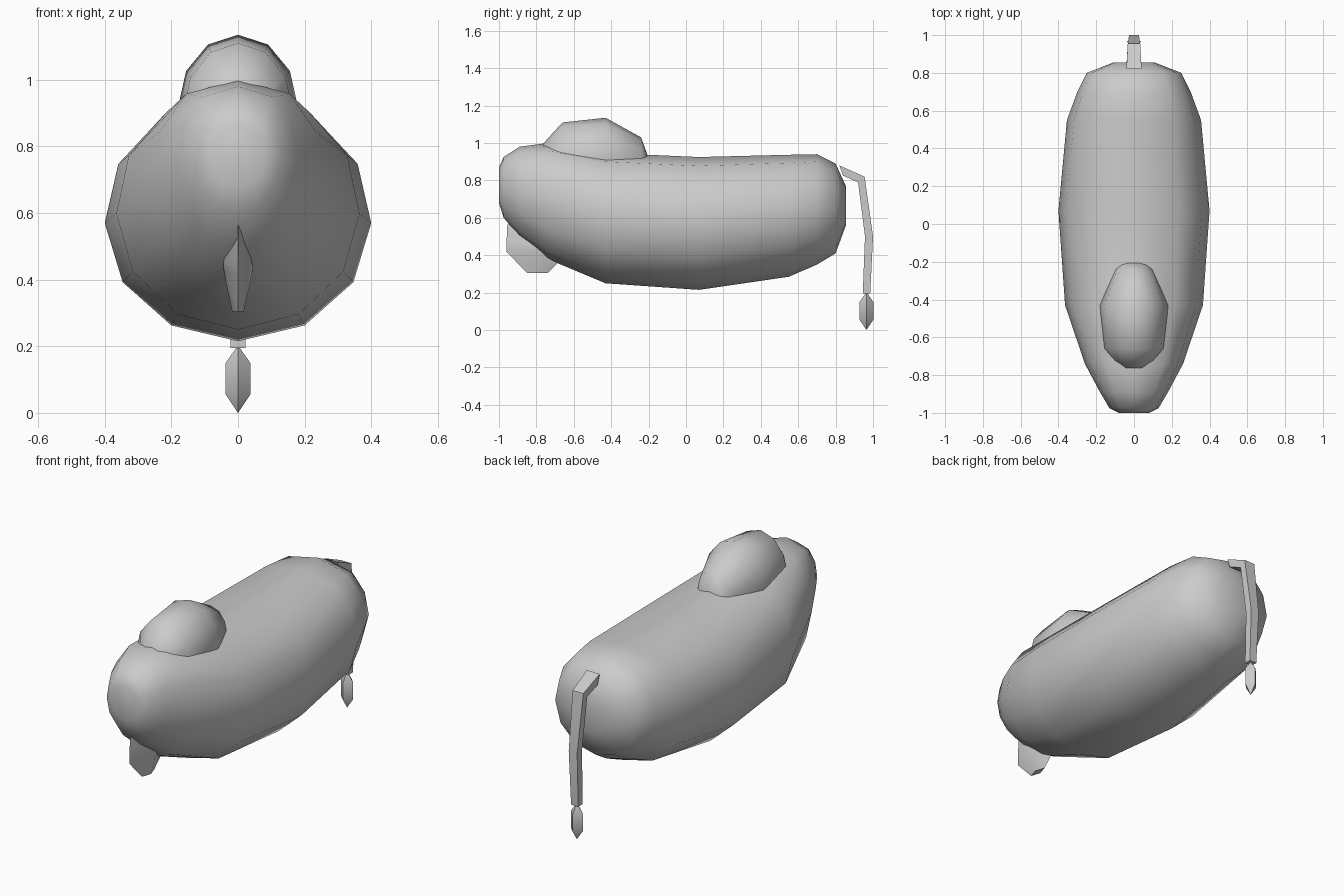
import bpy, bmesh
from math import sin, cos, pi, radians

if "Cube" in bpy.data.objects:
    bpy.data.objects.remove(bpy.data.objects["Cube"], do_unlink=True)

grey = bpy.data.materials.new("light_grey")
grey.use_nodes = True
colour = (0.6, 0.6, 0.6, 1)
grey.diffuse_color = colour
grey.node_tree.nodes["Principled BSDF"].inputs["Base Color"].default_value = colour


def loft(name, rings, angle):
    """Skin a closed solid through equally sized rings of points."""
    bm = bmesh.new()
    loops = [[bm.verts.new(p) for p in ring] for ring in rings]
    for a, b in zip(loops, loops[1:]):
        n = len(a)
        for i in range(n):
            j = (i + 1) % n
            bm.faces.new((a[i], a[j], b[j], b[i]))
    bm.faces.new(loops[0])
    bm.faces.new(loops[-1])
    bmesh.ops.remove_doubles(bm, verts=bm.verts, dist=0.0005)
    bmesh.ops.recalc_face_normals(bm, faces=bm.faces)
    mesh = bpy.data.meshes.new(name)
    bm.to_mesh(mesh)
    bm.free()
    mesh.materials.append(grey)
    obj = bpy.data.objects.new(name, mesh)
    bpy.context.collection.objects.link(obj)
    bpy.ops.object.select_all(action="DESELECT")
    obj.select_set(True)
    bpy.context.view_layer.objects.active = obj
    bpy.ops.object.shade_smooth_by_angle(angle=radians(angle))
    return obj


def oval(y, bottom, top, half_width, sides=12, fullness=1.0):
    """Upright oval section; fullness below 1 squares off its upper half."""
    mid, half = (top + bottom) / 2, (top - bottom) / 2
    ring = []
    for i in range(sides):
        a = 2 * pi * i / sides
        s, c = sin(a), cos(a)
        power = fullness if s > 0.01 else 1
        x = abs(c) ** power * (1 if c > 0 else -1) if abs(c) > 1e-6 else 0
        ring.append((half_width * x, y, mid + half * s))
    return ring


def diamond(z, front, back, half_width):
    """Flat four-cornered section with ridges at the front and back."""
    mid = (front + back) / 2
    return [(0, front, z), (half_width, mid, z), (0, back, z), (-half_width, mid, z)]


# Barrel-shaped body, narrow at the chest
body = [
    (-1.0, 0.68, 0.87, 0.08), (-0.975, 0.60, 0.925, 0.13),
    (-0.89, 0.50, 0.98, 0.18), (-0.74, 0.38, 1.0, 0.26),
    (-0.43, 0.25, 0.947, 0.365), (0.07, 0.215, 0.925, 0.40),
    (0.55, 0.285, 0.937, 0.355), (0.70, 0.35, 0.94, 0.30),
    (0.80, 0.41, 0.89, 0.25), (0.855, 0.56, 0.77, 0.11),
]
loft("body", [oval(*s, fullness=0.75) for s in body], 50)

# Shoulder hump, sunk into the back
hump = [
    (-0.77, 0.80, 0.99, 0.08), (-0.66, 0.70, 1.11, 0.165),
    (-0.43, 0.70, 1.135, 0.18), (-0.24, 0.77, 1.03, 0.10),
    (-0.20, 0.80, 0.92, 0.06),
]
loft("hump", [oval(*s) for s in hump], 50)

# Dewlap hanging under the chest
dewlap = [
    (0.565, -0.955, -0.80, 0.003), (0.465, -0.96, -0.65, 0.047),
    (0.42, -0.96, -0.62, 0.042), (0.315, -0.86, -0.73, 0.02),
    (0.305, -0.85, -0.74, 0.018),
]
loft("dewlap", [diamond(*s) for s in dewlap], 40)

# Tail: outer and inner corners of each square section
tail = [
    (0.82, 0.88, 0.84, 0.825, 0.04), (0.955, 0.82, 0.92, 0.79, 0.033),
    (1.0, 0.50, 0.957, 0.50, 0.026), (0.985, 0.195, 0.945, 0.195, 0.022),
]
loft("tail", [[(-w, yo, zo), (w, yo, zo), (w, yi, zi), (-w, yi, zi)]
              for yo, zo, yi, zi, w in tail], 30)

# Tuft at the end of the tail
tuft = [(0.20, 0.002), (0.15, 0.037), (0.055, 0.037), (0, 0.0)]
loft("tail_tuft", [diamond(z, 0.965 - r, 0.965 + r, r) for z, r in tuft], 30)
